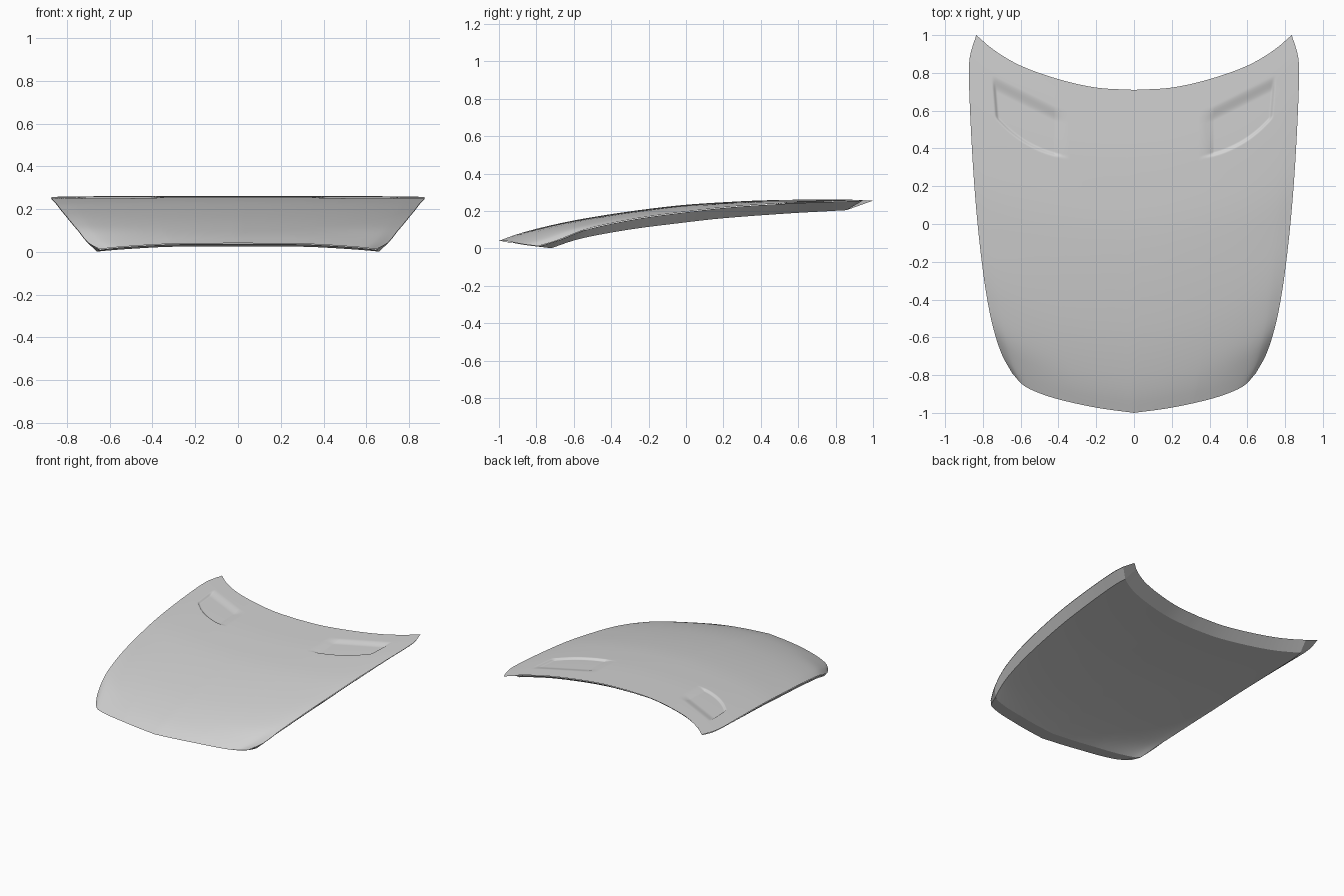
import bpy, bmesh, math
from mathutils import Vector

if "Cube" in bpy.data.objects:
    bpy.data.objects.remove(bpy.data.objects["Cube"])


def material(name, color):
    m = bpy.data.materials.new(name)
    m.use_nodes = True
    m.diffuse_color = color
    m.node_tree.nodes["Principled BSDF"].inputs["Base Color"].default_value = color
    return m


PAINT = material("silver grey", (0.65, 0.65, 0.65, 1))


def curve(points):
    """Smooth curve through points, parameter 0..1 by chord length."""
    pts = [Vector(p) for p in points]
    t = [0.0]
    for a, b in zip(pts, pts[1:]):
        t.append(t[-1] + (b - a).length)
    t = [x / t[-1] for x in t]
    last = len(pts) - 1
    tan = []
    for i in range(last + 1):
        a, b = max(i - 1, 0), min(i + 1, last)
        tan.append((pts[b] - pts[a]) / (t[b] - t[a]))

    def at(s):
        i = 0
        while i < last - 1 and s > t[i + 1]:
            i += 1
        h = t[i + 1] - t[i]
        k = (s - t[i]) / h
        return (pts[i] * (2*k**3 - 3*k**2 + 1) + tan[i] * h * (k**3 - 2*k**2 + k)
                + pts[i + 1] * (3*k**2 - 2*k**3) + tan[i + 1] * h * (k**3 - k**2))
    return at


def smooth(d, width):
    k = min(max(d / width, 0), 1)
    return k * k * (3 - 2 * k)


def lerp(a, b, t):
    return a + (b - a) * t


# Outline curves of the left half
front = curve([(0, -1, 0), (.2, -.972, 0), (.4, -.928, 0), (.52, -.888, 0),
               (.59, -.85, 0), (.645, -.79, 0)])
rear = curve([(0, .71, 0), (.2, .722, 0), (.4, .767, 0), (.6, .838, 0),
              (.74, .92, 0), (.835, 1, 0)])
side = curve([(.645, -.79, .012), (.7, -.69, .042), (.748, -.54, .1), (.782, -.37, .14),
              (.806, -.2, .17), (.828, 0, .196), (.845, .2, .219), (.858, .4, .234),
              (.87, .65, .247), (.874, .82, .253), (.866, .9, .256), (.835, 1, .258)])
crown = curve([(-1, .04), (-.9, .073), (-.8, .1), (-.6, .145), (-.4, .18), (-.2, .209),
               (0, .232), (.2, .246), (.4, .256), (.71, .262)])
vent_front = curve([(.41, .355), (.5, .38), (.6, .425), (.68, .485), (.735, .56)])
CREASE = .45


def surface(u, v):
    """Hood skin: u runs right to left (-1..1), v front to rear (0..1)."""
    a = abs(u)
    f, r, s = front(a), rear(a), side(v)
    p = lerp(f, r, v)
    p.x += a * (s.x - lerp(front(1).x, rear(1).x, v))
    p.y += s.y - lerp(front(1).y, rear(1).y, v)
    fall = .67 * a ** 2.6 + .33 * max(0, a - CREASE) / (1 - CREASE)
    p.z = lerp(crown(v).y, s.z, fall)
    p.x = math.copysign(p.x, u)
    return p


def vent_depth(p):
    """Recess that is steep in front and ramps out towards the rear."""
    x = abs(p.x)
    if not .4 < x < .78 or not .34 < p.y < .82:
        return 0
    edge = vent_front(min(max((x - .41) / .325, 0), 1)).y
    rear_line = .62 + (x - .41) * .5
    return (.013 * smooth(p.y - edge, .02) * smooth(x - .403, .016)
            * smooth(rear_line - p.y, .08) * smooth(.74 + (p.y - .6) * .08 - x, .022))


def span(a, b, n):
    return [lerp(a, b, i / n) for i in range(n)]


def mirrored(vals):
    return [-x for x in reversed(vals) if x > 0] + vals


def sheet(name, us, vs, place, sharp, flip=False):
    bm = bmesh.new()
    rows = [[bm.verts.new(place(u, v)) for u in us] for v in vs]
    for a, b in zip(rows, rows[1:]):
        for i in range(len(us) - 1):
            quad = [a[i], a[i + 1], b[i + 1], b[i]]
            bm.faces.new(quad[::-1] if flip else quad)
    me = bpy.data.meshes.new(name)
    bm.to_mesh(me)
    bm.free()
    me.materials.append(PAINT)
    ob = bpy.data.objects.new(name, me)
    bpy.context.collection.objects.link(ob)
    bpy.ops.object.select_all(action="DESELECT")
    ob.select_set(True)
    bpy.context.view_layer.objects.active = ob
    bpy.ops.object.shade_smooth_by_angle(angle=math.radians(sharp))


# Outer skin, with a finer grid where the vents are
def skin(u, v):
    p = surface(u, v)
    p.z -= vent_depth(p)
    return p


us = mirrored(span(0, CREASE, 11) + span(CREASE, .9, 80) + span(.9, 1, 4) + [1])
vs = span(0, .62, 30) + span(.62, .95, 100) + span(.95, 1, 4) + [1]
sheet("hood_skin", us, vs, skin, 40)

# Underside: folded rim and inner panel
RIM_SIDE, RIM_FRONT, RIM_REAR = .09, .075, .05


def liner(u, v):
    p = surface(u, v)
    inset = min((1 - abs(u)) / RIM_SIDE, v / RIM_FRONT, (1 - v) / RIM_REAR, 1)
    depth = .048 + .014 * math.sin(math.pi * v)
    p.z = max(p.z - .003 - depth * inset, 0)
    return p


us = mirrored(span(0, 1 - RIM_SIDE, 20) + [1 - RIM_SIDE, 1])
vs = [0] + span(RIM_FRONT, 1 - RIM_REAR, 36) + [1 - RIM_REAR, 1]
sheet("hood_liner", us, vs, liner, 14, flip=True)
